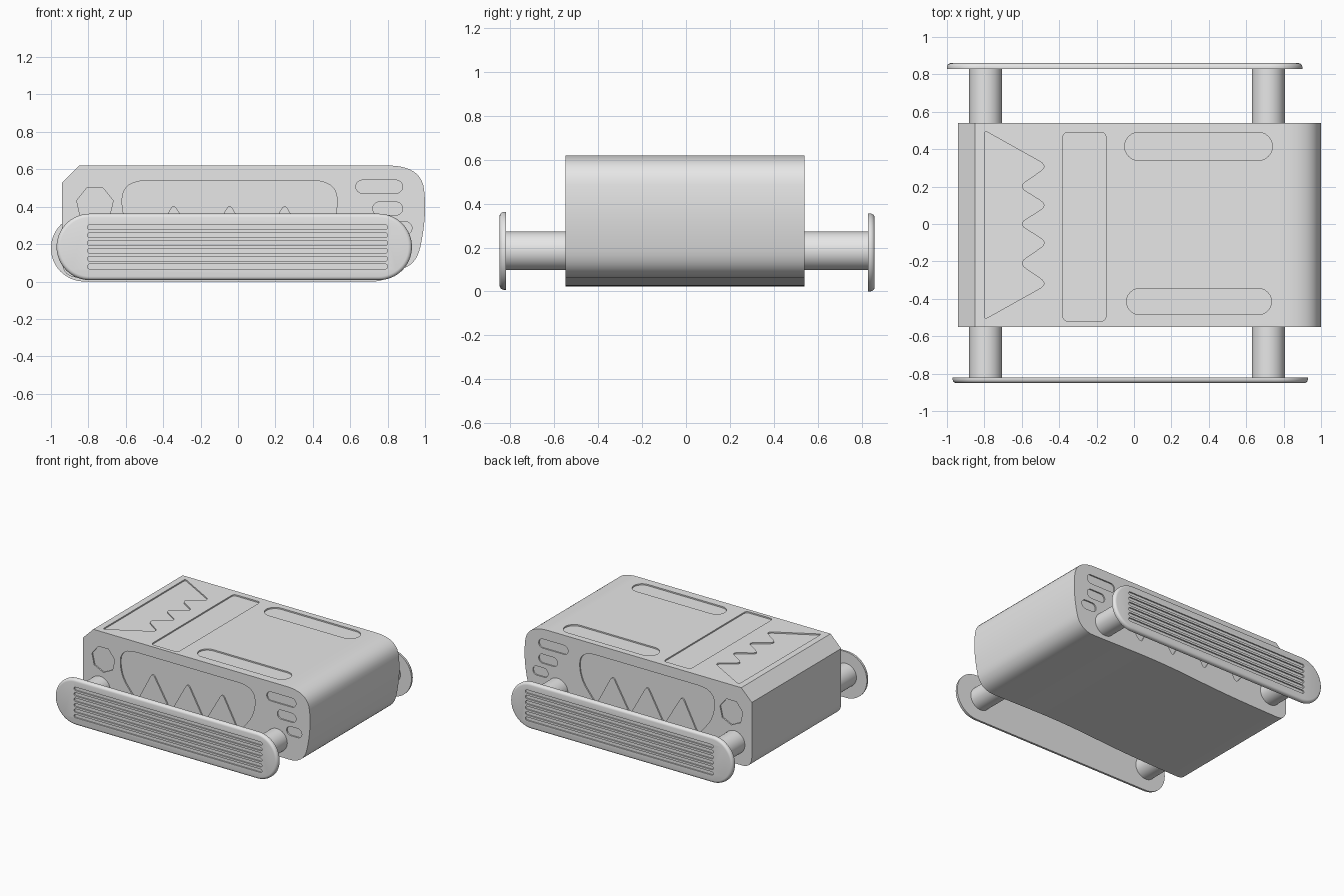
import bpy, bmesh
from math import cos, sin, pi, radians

cube = bpy.data.objects.get("Cube")
if cube:
    bpy.data.objects.remove(cube, do_unlink=True)

grey = bpy.data.materials.new("plain_grey")
grey.use_nodes = True
grey.diffuse_color = (0.8, 0.8, 0.8, 1)
grey.node_tree.nodes["Principled BSDF"].inputs["Base Color"].default_value = (0.8, 0.8, 0.8, 1)


def rounded(pts, radii, steps=6):
    """Round every corner of a polygon with a quadratic curve starting r from the corner."""
    out = []
    if not isinstance(radii, list):
        radii = [radii] * len(pts)
    for i, (p, r) in enumerate(zip(pts, radii)):
        if r == 0:
            out.append(p)
            continue
        ends = []
        for q in (pts[i - 1], pts[(i + 1) % len(pts)]):
            dx, dy = q[0] - p[0], q[1] - p[1]
            d = (dx * dx + dy * dy) ** 0.5
            k = min(r, d * 0.49) / d
            ends.append((p[0] + dx * k, p[1] + dy * k))
        a, b = ends
        for j in range(steps + 1):
            t = j / steps
            out.append(tuple(a[c] * (1 - t) ** 2 + 2 * p[c] * t * (1 - t) + b[c] * t * t
                             for c in (0, 1)))
    return out


def stadium(x0, x1, v, height, steps=12):
    r = height / 2
    arc = [pi / 2 - pi * i / steps for i in range(steps + 1)]
    return ([(x1 - r + r * cos(a), v + r * sin(a)) for a in arc]
            + [(x0 + r - r * cos(a), v - r * sin(a)) for a in arc])


def add_prism(bm, outline, lo, hi, axis):
    """Extrude an outline along y (outline in x, z) or z (outline in x, y)."""
    def place(p, d):
        return (p[0], d, p[1]) if axis == "y" else (p[0], p[1], d)
    n = len(outline)
    a = [bm.verts.new(place(p, lo)) for p in outline]
    b = [bm.verts.new(place(p, hi)) for p in outline]
    faces = [bm.faces.new(a), bm.faces.new(b[::-1])]
    faces += [bm.faces.new((a[i], b[i], b[(i + 1) % n], a[(i + 1) % n])) for i in range(n)]
    bmesh.ops.recalc_face_normals(bm, faces=faces)
    return faces


def to_object(bm, name):
    mesh = bpy.data.meshes.new(name)
    bm.to_mesh(mesh)
    bm.free()
    obj = bpy.data.objects.new(name, mesh)
    bpy.context.collection.objects.link(obj)
    mesh.materials.append(grey)
    return obj


def select(obj):
    bpy.ops.object.select_all(action="DESELECT")
    obj.select_set(True)
    bpy.context.view_layer.objects.active = obj


def engrave(obj, cutter):
    cutter.hide_render = True
    select(obj)
    mod = obj.modifiers.new("engrave", "BOOLEAN")
    mod.operation, mod.solver, mod.object = "DIFFERENCE", "EXACT", cutter
    bpy.ops.object.modifier_apply(modifier=mod.name)
    bpy.data.objects.remove(cutter, do_unlink=True)


def smooth(obj, degrees=30):
    select(obj)
    bpy.ops.object.shade_smooth_by_angle(angle=radians(degrees))


FRONT, BACK, TOP, DEPTH = -0.55, 0.54, 0.62, 0.01

# Body: chamfered nose at -x, rounded end at +x, gently curved belly
profile = rounded(
    [(-0.85, TOP), (0.98, TOP), (1.01, 0.36), (0.95, 0.06), (0.2, 0.07),
     (-0.4, 0.03), (-0.94, 0.02), (-0.94, 0.53)],
    [0, 0.18, 0.24, 0.13, 0.25, 0.25, 0.09, 0], 10)
bm = bmesh.new()
add_prism(bm, profile, FRONT, BACK, "y")
body = to_object(bm, "body")

# Side engravings: toothed panel, heptagon and three short slots
teeth = [(-0.62, 0.54), (-0.62, 0.33), (-0.48, 0.16), (-0.345, 0.42), (-0.19, 0.16),
         (-0.045, 0.42), (0.10, 0.16), (0.25, 0.42), (0.39, 0.16), (0.53, 0.33), (0.53, 0.54)]
panel = rounded(teeth, [0.14, 0.1] + [0.04] * 7 + [0.1, 0.14])
heptagon = [(-0.765 + 0.1 * sin(pi / 7 + i * 2 * pi / 7),
             0.41 + 0.1 * cos(pi / 7 + i * 2 * pi / 7)) for i in range(7)]
side_shapes = [panel, heptagon, stadium(0.63, 0.88, 0.507, 0.07),
               stadium(0.72, 0.88, 0.39, 0.07), stadium(0.80, 0.93, 0.285, 0.07)]
bm = bmesh.new()
for shape in side_shapes:
    add_prism(bm, shape, FRONT - 0.05, FRONT + DEPTH, "y")
    add_prism(bm, shape, BACK - DEPTH, BACK + 0.05, "y")

# Top engravings: zigzag panel, rectangle and two long slots
zigzag = [(-0.80, 0.50), (-0.46, 0.31), (-0.62, 0.2), (-0.46, 0.1), (-0.62, 0.0),
          (-0.46, -0.1), (-0.62, -0.21), (-0.46, -0.32), (-0.80, -0.51)]
rectangle = [(-0.38, 0.49), (-0.15, 0.49), (-0.15, -0.52), (-0.38, -0.52)]
top_shapes = [rounded(zigzag, [0.02] + [0.05] * 7 + [0.02]), rounded(rectangle, 0.03),
              stadium(-0.05, 0.74, 0.415, 0.15), stadium(-0.04, 0.735, -0.415, 0.14)]
for shape in top_shapes:
    add_prism(bm, shape, TOP - DEPTH, TOP + 0.05, "z")
engrave(body, to_object(bm, "body_cutter"))
smooth(body)

# Skids: rounded outer rim with six grooves on the outer face
for name, side, x0, x1, zc, inner in (("front_skid", -1, -0.97, 0.93, 0.185, 0.82),
                                      ("back_skid", 1, -1.0, 0.9, 0.178, 0.83)):
    outer = inner + 0.03
    bm = bmesh.new()
    add_prism(bm, stadium(x0, x1, zc, 0.355, 32), side * inner, side * outer, "y")
    rim = [e for e in bm.edges if all(abs(v.co.y - side * outer) < 1e-4 for v in e.verts)]
    bmesh.ops.bevel(bm, geom=rim, offset=0.02, segments=4, profile=0.5, affect="EDGES")
    skid = to_object(bm, name)
    bm = bmesh.new()
    for i in range(6):
        z = zc - 0.105 + i * 0.042
        add_prism(bm, stadium(x0 + 0.165, x1 - 0.13, z, 0.026, 8),
                  side * (outer - DEPTH), side * (outer + 0.05), "y")
    engrave(skid, to_object(bm, name + "_cutter"))
    smooth(skid)

# Axle rods joining the skids through the body
for name, x in (("nose_rod", -0.793), ("tail_rod", 0.718)):
    bpy.ops.mesh.primitive_cylinder_add(vertices=48, radius=0.088, depth=1.66,
                                        location=(x, 0.005, 0.185), rotation=(pi / 2, 0, 0))
    rod = bpy.context.object
    rod.name = name
    rod.data.materials.append(grey)
    smooth(rod)
